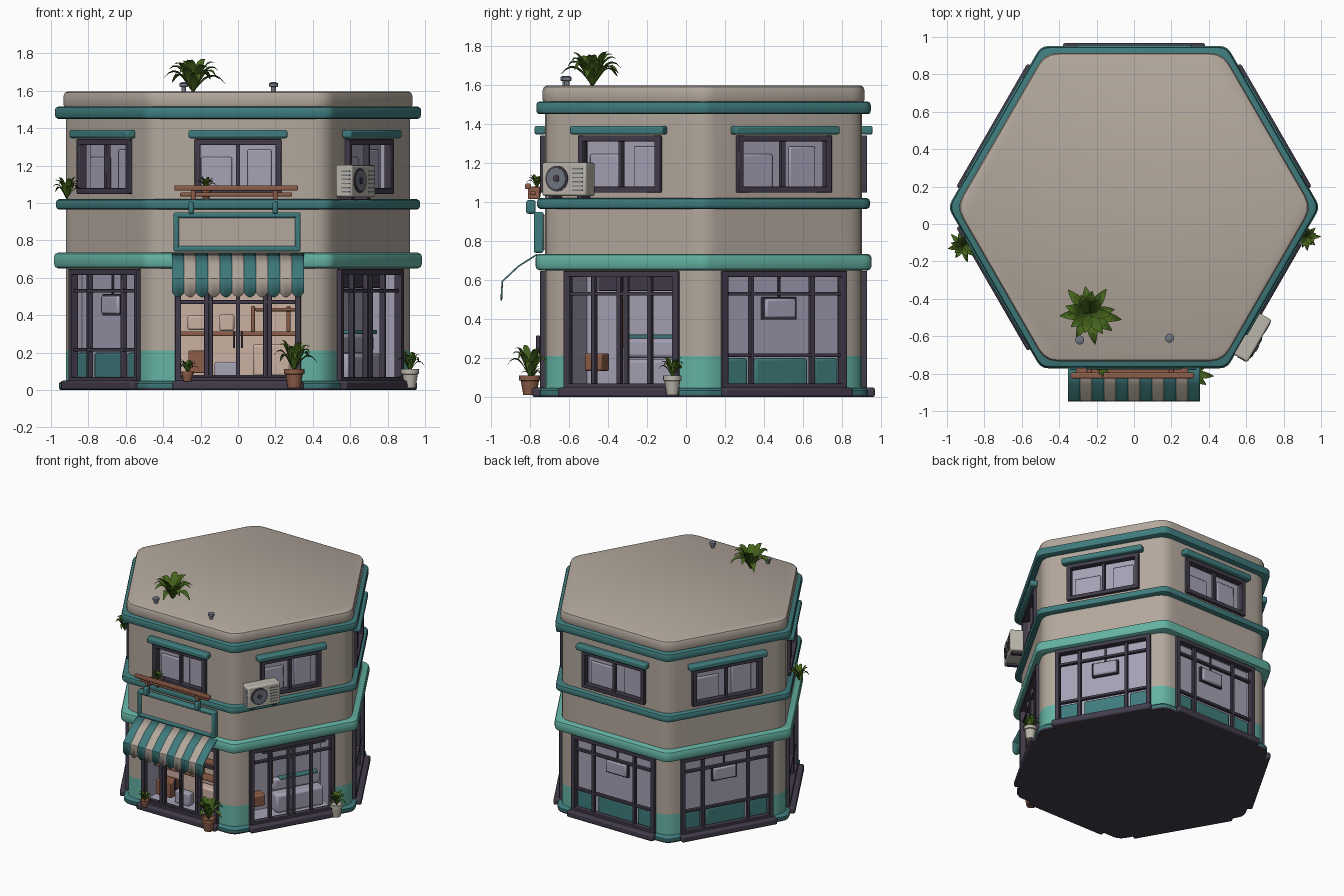
import bpy, bmesh, math, random
from mathutils import Matrix, Vector

random.seed(4)
if "Cube" in bpy.data.objects:
    bpy.data.objects.remove(bpy.data.objects["Cube"])


def paint(name, r, g, b):
    m = bpy.data.materials.new(name)
    m.use_nodes = True
    m.diffuse_color = (r, g, b, 1)
    m.node_tree.nodes["Principled BSDF"].inputs["Base Color"].default_value = (r, g, b, 1)
    return m


plaster = paint("plaster", .45, .39, .335)
mint = paint("mint", .13, .45, .37)
teal = paint("dark teal", .05, .2, .205)
plum = paint("dark plum", .055, .045, .07)
lavender = paint("lavender glass", .38, .36, .47)
clay = paint("terracotta", .27, .11, .065)
leaf = paint("leaf green", .06, .13, .012)
peach = paint("peach", .6, .44, .36)
pale = paint("pale stone", .5, .47, .41)
grey = paint("blue grey", .16, .18, .22)

CY = .09       # hexagon centre in y
A = .813       # wall distance from the centre
made = []


def add(name, bm, mats, bevel=0.0, matrix=None):
    """Turn a bmesh into an object."""
    bmesh.ops.recalc_face_normals(bm, faces=bm.faces)
    if matrix:
        bm.transform(matrix)
    me = bpy.data.meshes.new(name)
    bm.to_mesh(me)
    bm.free()
    for m in mats:
        me.materials.append(m)
    ob = bpy.data.objects.new(name, me)
    bpy.context.collection.objects.link(ob)
    if bevel:
        mod = ob.modifiers.new("soft edges", "BEVEL")
        mod.width, mod.segments = bevel, 2
    made.append(ob)
    return ob


def side(k):
    """Frame of hexagon side k: 0 is the front, -y points outward."""
    return Matrix.Translation((0, CY, 0)) @ Matrix.Rotation(k * math.pi / 3, 4, "Z")


def boxes(name, k, items, mat, bevel=.006):
    """Boxes (x, y, z, width, depth, height) in the frame of side k."""
    bm = bmesh.new()
    for x, y, z, sx, sy, sz in items:
        bmesh.ops.create_cube(bm, size=1, matrix=Matrix.Translation((x, y, z)) @ Matrix.Diagonal((sx, sy, sz, 1)))
    return add(name, bm, [mat], bevel, side(k))


def hex_stack(name, rings, bands, mats, cut):
    """Stack of hexagon rings (radius, z) with rounded corners."""
    bm = bmesh.new()
    loops = []
    for r, z in rings:
        c = [Vector((r * math.cos(i * math.pi / 3), r * math.sin(i * math.pi / 3) + CY, z)) for i in range(6)]
        loop = []
        for i in range(6):
            a, b = c[i].lerp(c[i - 1], cut / r), c[i].lerp(c[(i + 1) % 6], cut / r)
            loop += [bm.verts.new(a.lerp(c[i], u).lerp(c[i].lerp(b, u), u)) for u in (0, .33, .67, 1)]
        loops.append(loop)
    n = len(loops[0])
    for lo, hi, m in zip(loops, loops[1:], bands):
        for i in range(n):
            bm.faces.new((lo[i], lo[(i + 1) % n], hi[(i + 1) % n], hi[i])).material_index = m
    bm.faces.new(loops[0]).material_index = bands[0]
    bm.faces.new(loops[-1]).material_index = bands[-1]
    return add(name, bm, mats)


def moulding(name, r, z0, z1, mat, soft=.018, cut=.04):
    rings = [(r - soft, z0), (r - soft * .3, z0 + soft * .3), (r, z0 + soft),
             (r, z1 - soft), (r - soft * .3, z1 - soft * .3), (r - soft, z1)]
    hex_stack(name, rings, [0] * 5, [mat], cut)


def lathe(name, loc, profile, mat):
    """Turned shape from (radius, height) points."""
    bm = bmesh.new()
    rows = [[bm.verts.new((r * math.cos(a * math.pi / 8), r * math.sin(a * math.pi / 8), z)) for a in range(16)]
            for r, z in profile]
    for lo, hi in zip(rows, rows[1:]):
        for i in range(16):
            bm.faces.new((lo[i], lo[(i + 1) % 16], hi[(i + 1) % 16], hi[i]))
    bm.faces.new(rows[0])
    bm.faces.new(rows[-1])
    return add(name, bm, [mat], 0, Matrix.Translation(loc))


def plant(name, loc, spread, height, count):
    """Rosette of arching, folded leaves."""
    bm = bmesh.new()
    for i in range(count):
        ang = i * 2.4 + random.uniform(-.2, .2)
        tier = (i + 1) / count
        length, rise = spread * (1.1 - .5 * tier), height * (.45 + .55 * tier)
        rows = []
        for s in range(7):
            u = s / 6
            w = spread * .17 * math.sin(math.pi * (.08 + .9 * u))
            z = rise * math.sin(u * math.pi * (.85 - .35 * tier))
            rows.append([bm.verts.new(Matrix.Rotation(ang, 3, "Z") @ Vector((length * u, d * w, z + abs(d) * w * .4)))
                         for d in (-1, 0, 1)])
        for a, b in zip(rows, rows[1:]):
            for j in (0, 1):
                bm.faces.new((a[j], a[j + 1], b[j + 1], b[j]))
    return add(name, bm, [leaf], 0, Matrix.Translation(loc))


def window(name, k, x, w, z0, z1, uprights, rails):
    """Dark frame with inner uprights (x offsets) and rails (heights)."""
    y, zc, h = -A - .002, (z0 + z1) / 2, z1 - z0
    items = [(x + s * (w / 2 - .014), y, zc, .032, .045, h) for s in (-1, 1)]
    items += [(x, y, z, w, .045, .032) for z in (z0 + .014, z1 - .014)]
    items += [(x + u, y + .008, zc, .024, .03, h) for u in uprights]
    items += [(x, y + .008, z, w, .028, .02) for z in rails]
    boxes(name, k, items, plum, .004)


# Wall body with recessed openings
body = hex_stack("walls", [(A / .866, .02), (A / .866, .21), (A / .866, 1.53)], [1, 2], [lavender, mint, plaster], .07)
LOW = [(0, .67, .2), (-.01, .67, .2)] + [(0, .73, .055)] * 4
UP = [(0, .46), (-.02, .48)] + [(0, .55)] * 4
bm = bmesh.new()
for k in range(6):
    for x, w, d, z0, z1 in ((*LOW[k], .045, .64), (*UP[k], .055, 1.06, 1.335)):
        bmesh.ops.create_cube(bm, size=1, matrix=side(k) @ Matrix.Translation((x, -A, (z0 + z1) / 2 if z0 < .1 else 1.197))
                              @ Matrix.Diagonal((w - .02, 2 * d, z1 - z0 - .01 if z0 < .1 else .27, 1)))
cutter = add("opening_cutter", bm, [lavender])
cutter.hide_render = True
mod = body.modifiers.new("openings", "BOOLEAN")
mod.object, mod.operation, mod.solver = cutter, "DIFFERENCE", "EXACT"
bpy.context.view_layer.objects.active = body
bpy.ops.object.modifier_apply(modifier=mod.name)
made.remove(cutter)
bpy.data.objects.remove(cutter)

# Base, mouldings and roof
hex_stack("base", [(.965, 0), (.972, .012), (.972, .035), (.955, .048)], [0, 1, 1], [plum, teal], .05)
moulding("lower_moulding", .995, .65, .735, mint, .024)
moulding("middle_moulding", .985, .965, 1.02, teal)
moulding("cornice", .99, 1.45, 1.515, teal)
moulding("roof_slab", .952, 1.5, 1.597, plaster, .024, .07)

# Windows, lintels and sills on every side
for k in range(6):
    x, w, _ = LOW[k]
    if k == 0:
        window("shop_door_frame", k, x, w, .04, .645, (-.17, -.145, 0, .145, .17), (.07, .47))
    elif k == 1:
        window("display_window_frame", k, x, w, .04, .645, (-.17, -.02, .02, .16), (.53,))
    else:
        window("shop_window_frame", k, x, w, .04, .645, (-.185, .175), (.215, .53))
        boxes("lower_panel", k, [(u, -A + .025, .13, v, .025, .14) for u, v in ((-.27, .14), (0, .31), (.265, .14))], teal, .012)
        boxes("hanging_lamp", k, [(0, -A + .03, .455, .18, .03, .1)], lavender, .012)
        boxes("lamp_cord", k, [(0, -A + .04, .57, .012, .012, .14), (0, -A + .042, .455, .2, .02, .115)], plum, .003)
    boxes("sill_step", k, [(x, -A - .03, .025, w + .03, .07, .05)], plum, .012)
    x, w = UP[k]
    window("upper_window_frame", k, x, w, 1.05, 1.34, (0,), ())
    boxes("curtain", k, [(x - w / 4, -A + .045, 1.15, w * .36, .02, .19), (x + w / 4, -A + .045, 1.17, w * .28, .02, .23)], lavender, .008)
    boxes("lintel", k, [(x, -A - .024, 1.368, w + .07, .06, .045)], teal, .012)

# Shop interior behind the door
boxes("shop_back_wall", 0, [(0, -A + .19, .34, .64, .01, .59)], peach, 0)
boxes("shop_shelves", 0, [(0, -A + .15, .3, .63, .07, .025), (.2, -A + .15, .43, .22, .06, .018),
                          (-.2, -A + .12, .15, .13, .1, .12), (.08, -A + .16, .38, .02, .03, .14),
                          (.27, -A + .16, .38, .02, .03, .14)], clay)
boxes("shop_goods", 0, [(-.22, -A + .14, .36, .1, .05, .08), (-.06, -A + .14, .36, .08, .05, .09),
                        (.18, -A + .13, .16, .2, .08, .17)], peach, .012)
boxes("shop_floor_box", 0, [(-.06, -A + .13, .1, .13, .06, .1)], lavender, .01)
boxes("door_handles", 0, [(s * .022, -A - .035, .27, .012, .02, .09) for s in (-1, 1)], plum, .003)

# Seating behind the side display window
boxes("counter", 1, [(.1, -A + .13, .12, .38, .1, .15), (.1, -A + .16, .25, .38, .05, .1)], lavender, .02)
boxes("counter_top", 1, [(.1, -A + .12, .31, .3, .05, .02)], teal)
boxes("wood_stool", 1, [(-.23, -A + .12, .18, .1, .09, .09), (-.1, -A + .16, .38, .03, .03, .25)], clay, .01)
boxes("dark_ceiling", 1, [(.05, -A + .13, .59, .5, .1, .09)], plum, .004)

# Striped awning with scalloped valance
bm = bmesh.new()
STRIPES, HALF = 11, .352
for i in range(STRIPES):
    rows = []
    for y, z, drop in ((-.765, .735, 0), (-.86, .675, 0), (-.945, .595, 0), (-.95, .52, .025)):
        rows.append([bm.verts.new((-HALF + 2 * HALF * (i + c / 6) / STRIPES, y, z - drop * math.sin(math.pi * c / 6)))
                     for c in range(7)])
    for a, b in zip(rows, rows[1:]):
        for c in range(6):
            bm.faces.new((a[c], a[c + 1], b[c + 1], b[c])).material_index = i % 2
awning = add("awning", bm, [teal, plaster])
awning.modifiers.new("cloth", "SOLIDIFY").thickness = .008

# Blank sign board and its brackets
boxes("sign_panel", 0, [(-.005, -.835, .845, .64, .05, .18)], plaster)
boxes("sign_frame", 0, [(-.005, -.845, z, .68, .05, .03) for z in (.755, .935)]
      + [(s * .325 - .005, -.845, .845, .03, .05, .2) for s in (-1, 1)], teal, .01)
boxes("sign_brackets", 0, [(x, -.885, .975, .03, .05, .07) for x in (-.25, .2)], teal, .012)

# Slatted wooden ledge
boxes("ledge_slats", 0, [(-.01, -.9, 1.08, .66, .03, .028), (-.01, -.875, 1.045, .6, .03, .02)], clay)
boxes("ledge_supports", 0, [(x, -.87, 1.045, .025, .06, .06) for x in (-.24, .2)], clay)

# Air conditioner
boxes("air_conditioner", 1, [(-.285, -.89, 1.117, .26, .1, .17)], pale, .01)
boxes("air_conditioner_feet", 1, [(x, -.88, 1.027, .03, .09, .02) for x in (-.37, -.2)], plum, .003)
boxes("vent_slots", 1, [(-.205, -.941, 1.06 + i * .022, .06, .004, .007) for i in range(6)]
      + [(-.416, -.905, 1.06 + i * .022, .004, .05, .007) for i in range(6)], grey, 0)
for name, r, y, mat in (("fan_ring", .066, -.941, plum), ("fan_disc", .055, -.945, grey), ("fan_hub", .018, -.949, plum)):
    bm = bmesh.new()
    bmesh.ops.create_cone(bm, cap_ends=True, segments=24, radius1=r, radius2=r, depth=.006,
                          matrix=Matrix.Translation((-.325, y, 1.12)) @ Matrix.Rotation(math.pi / 2, 4, "X"))
    add(name, bm, [mat], 0, side(1))

# Pots and plants
POT = [(.62, 0), (.85, .72), (1, .74), (1, 1), (.85, 1), (.8, .9)]
for name, x, y, z, r, h, mat, spread, tall in (
        ("door_pot", .3, -.8, .012, .055, .1, clay, .12, .17),
        ("small_pot", -.27, -.79, .045, .035, .055, clay, .06, .07),
        ("corner_pot", .92, -.07, .012, .048, .1, pale, .075, .11),
        ("ledge_pot", -.17, -.765, 1.02, .028, .06, clay, .055, .07)):
    lathe(name, (x, y, z), [(r * a, h * b) for a, b in POT], mat)
    plant(name + "_plant", (x, y, z + h * .85), spread, tall, 13)
plant("moulding_plant", (-.915, -.12, 1.02), .088, .12, 14)
plant("roof_plant", (-.24, -.48, 1.59), .165, .18, 17)

# Roof vents
for x, y in ((.19, -.61), (-.29, -.62)):
    lathe("roof_vent", (x, y, 1.59), [(.013, 0), (.013, .03), (.024, .032), (.024, .05), (.012, .056)], grey)

bpy.ops.object.select_all(action="DESELECT")
for ob in made:
    ob.select_set(True)
bpy.context.view_layer.objects.active = body
bpy.ops.object.shade_smooth_by_angle(angle=math.radians(40))
